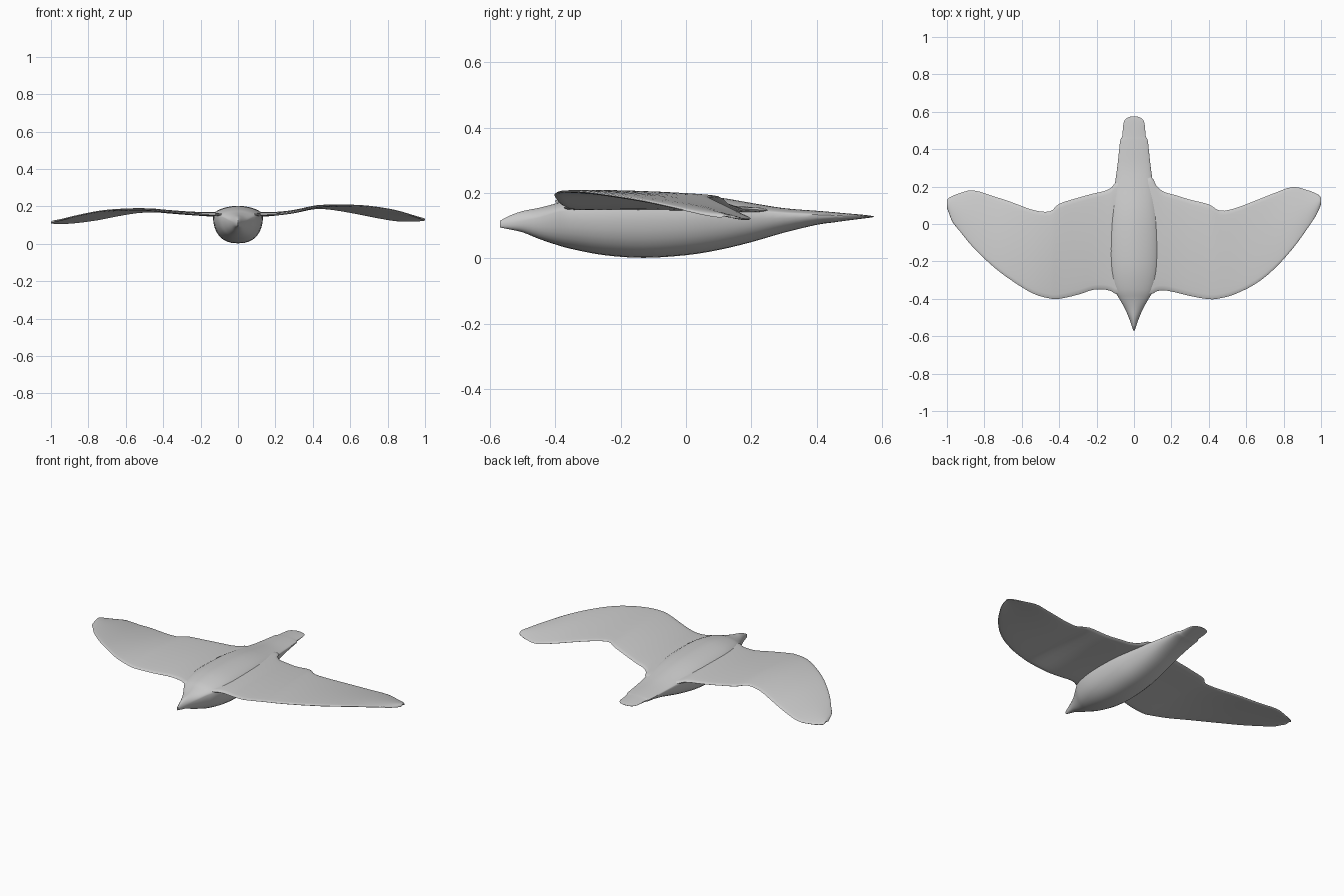
import bpy, bmesh, math

grey = bpy.data.materials.new("feather grey")
grey.diffuse_color = (0.6, 0.6, 0.6, 1)


def refine(rows, n=3):
    """Smoothly add rows between stations (Catmull-Rom)."""
    out = []
    for i in range(len(rows) - 1):
        p0, p1 = rows[max(i - 1, 0)], rows[i]
        p2, p3 = rows[i + 1], rows[min(i + 2, len(rows) - 1)]
        for k in range(n):
            t = k / n
            out.append([0.5 * (2 * b + (c - a) * t + (2 * a - 5 * b + 4 * c - d) * t * t
                               + (3 * b - a - 3 * c + d) * t ** 3)
                        for a, b, c, d in zip(p0, p1, p2, p3)])
    return out + [list(rows[-1])]


def loft(name, rings):
    """Skin closed rings of equal length and cap both ends."""
    bm = bmesh.new()
    vs = [[bm.verts.new(p) for p in r] for r in rings]
    n = len(rings[0])
    for a, b in zip(vs, vs[1:]):
        for i in range(n):
            j = (i + 1) % n
            bm.faces.new((a[i], a[j], b[j], b[i]))
    bm.faces.new(vs[0])
    bm.faces.new(vs[-1])
    bmesh.ops.recalc_face_normals(bm, faces=bm.faces)
    me = bpy.data.meshes.new(name)
    bm.to_mesh(me)
    bm.free()
    me.materials.append(grey)
    ob = bpy.data.objects.new(name, me)
    bpy.context.collection.objects.link(ob)
    bpy.context.view_layer.objects.active = ob
    ob.select_set(True)
    bpy.ops.object.shade_smooth_by_angle(angle=math.radians(50))
    ob.select_set(False)
    return ob


# Body with beak and tail: y, half width, bottom z, side z, top z
body = [(-0.57, 0.004, 0.095, 0.105, 0.115), (-0.54, 0.014, 0.089, 0.108, 0.131),
        (-0.50, 0.028, 0.080, 0.115, 0.145), (-0.45, 0.050, 0.060, 0.125, 0.155),
        (-0.40, 0.078, 0.043, 0.140, 0.168), (-0.35, 0.105, 0.029, 0.148, 0.184),
        (-0.25, 0.128, 0.010, 0.152, 0.200), (-0.13, 0.134, 0.002, 0.153, 0.203),
        (0.00, 0.130, 0.010, 0.152, 0.198), (0.10, 0.118, 0.026, 0.150, 0.187),
        (0.20, 0.104, 0.050, 0.144, 0.170), (0.30, 0.090, 0.079, 0.138, 0.154),
        (0.40, 0.079, 0.103, 0.134, 0.146), (0.45, 0.073, 0.110, 0.132, 0.142),
        (0.47, 0.063, 0.113, 0.131, 0.140), (0.54, 0.056, 0.122, 0.129, 0.134),
        (0.565, 0.040, 0.125, 0.128, 0.131), (0.575, 0.015, 0.127, 0.128, 0.129)]
rings = []
for y, w, lo, mid, hi in refine(body):
    ring = []
    for k in range(32):
        a = 2 * math.pi * k / 32
        c, s = math.cos(a), math.sin(a)
        e = 1.15 if s > 0 else 0.85          # soft back, fuller belly
        x = math.copysign(abs(c) ** e, c) * w
        z = mid + (abs(s) ** e) * ((hi - mid) if s > 0 else (lo - mid))
        ring.append((x, y, z))
    rings.append(ring)
loft("body", rings)


# Wings: x, leading y, trailing y, leading z, trailing z, thickness
right = [(0.00, -0.37, 0.24, 0.158, 0.150, 0.022), (0.09, -0.375, 0.25, 0.156, 0.148, 0.022),
         (0.12, -0.36, 0.205, 0.155, 0.150, 0.022), (0.16, -0.355, 0.172, 0.155, 0.152, 0.020),
         (0.22, -0.365, 0.155, 0.157, 0.157, 0.017), (0.30, -0.385, 0.130, 0.168, 0.167, 0.015),
         (0.40, -0.402, 0.105, 0.192, 0.187, 0.014), (0.46, -0.397, 0.071, 0.201, 0.188, 0.014),
         (0.54, -0.375, 0.084, 0.205, 0.178, 0.014), (0.65, -0.32, 0.125, 0.204, 0.158, 0.014),
         (0.75, -0.24, 0.165, 0.194, 0.138, 0.014), (0.85, -0.13, 0.198, 0.176, 0.122, 0.013),
         (0.93, -0.02, 0.180, 0.152, 0.120, 0.012), (0.97, 0.04, 0.165, 0.138, 0.122, 0.011),
         (0.99, 0.08, 0.153, 0.130, 0.124, 0.009), (1.00, 0.105, 0.140, 0.126, 0.125, 0.005)]
left = [(0.00, -0.37, 0.22, 0.158, 0.150, 0.022), (0.09, -0.375, 0.225, 0.156, 0.148, 0.022),
        (0.12, -0.36, 0.195, 0.155, 0.151, 0.022), (0.16, -0.35, 0.176, 0.155, 0.152, 0.020),
        (0.22, -0.352, 0.162, 0.157, 0.155, 0.017), (0.30, -0.378, 0.140, 0.163, 0.160, 0.015),
        (0.40, -0.400, 0.108, 0.172, 0.168, 0.014), (0.45, -0.398, 0.067, 0.178, 0.171, 0.014),
        (0.54, -0.372, 0.075, 0.184, 0.166, 0.014), (0.65, -0.305, 0.115, 0.182, 0.148, 0.014),
        (0.75, -0.23, 0.148, 0.172, 0.128, 0.014), (0.86, -0.125, 0.180, 0.150, 0.113, 0.013),
        (0.93, -0.04, 0.165, 0.132, 0.108, 0.012), (0.97, 0.01, 0.150, 0.122, 0.108, 0.011),
        (0.99, 0.06, 0.140, 0.116, 0.109, 0.009), (1.00, 0.085, 0.130, 0.112, 0.110, 0.005)]


def wing(name, stations, side):
    rings = []
    for x, ly, ty, lz, tz, th in refine(stations):
        ring = []
        for k in range(28):
            a = 2 * math.pi * k / 28
            c, s = math.cos(a), math.sin(a)
            t = 0.5 - 0.5 * c
            # thin blade with rounded rim and a slight camber
            z = lz + (tz - lz) * t + 0.006 * math.sin(math.pi * t)
            z += math.copysign(abs(s) ** 0.5, s) * th / 2
            ring.append((side * x, ly + (ty - ly) * t, z))
        rings.append(ring)
    loft(name, rings)


wing("right_wing", right, 1)
wing("left_wing", left, -1)
